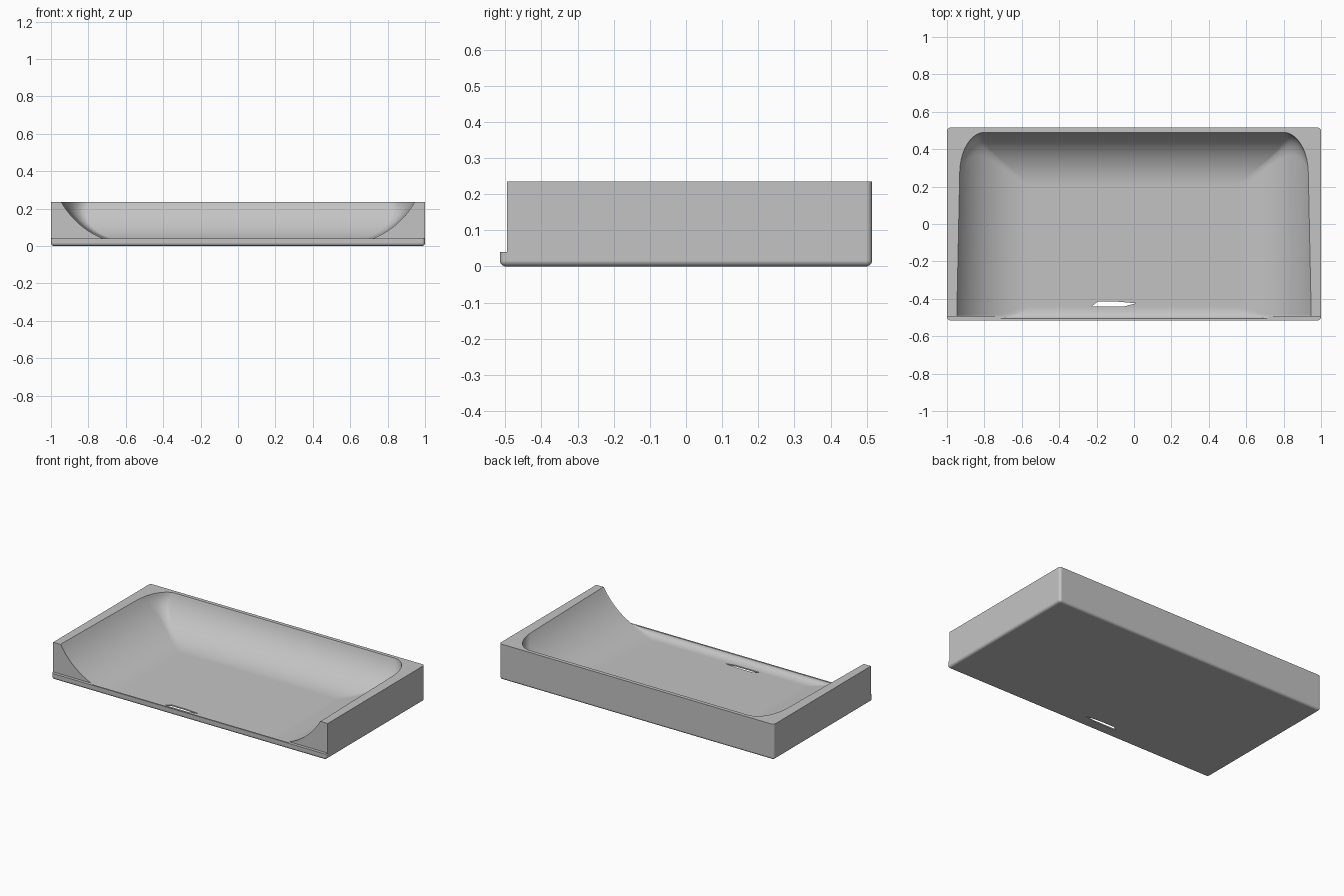
import bpy, bmesh, math

if "Cube" in bpy.data.objects:
    bpy.data.objects.remove(bpy.data.objects["Cube"], do_unlink=True)

grey = bpy.data.materials.new("light grey")
grey.use_nodes = True
grey.diffuse_color = (0.55, 0.55, 0.55, 1)
grey.node_tree.nodes["Principled BSDF"].inputs["Base Color"].default_value = (0.55, 0.55, 0.55, 1)

HALF_Y, TOP, FLOOR, LIP = 0.515, 0.235, 0.008, 0.04


def finish(bm, name):
    bmesh.ops.recalc_face_normals(bm, faces=bm.faces)
    mesh = bpy.data.meshes.new(name)
    bm.to_mesh(mesh)
    bm.free()
    mesh.materials.append(grey)
    ob = bpy.data.objects.new(name, mesh)
    bpy.context.collection.objects.link(ob)
    return ob


def box(name, x0, x1, y0, y1, z0, z1, radius=0):
    bm = bmesh.new()
    bmesh.ops.create_cube(bm, size=1)
    for v in bm.verts:
        v.co = (x1 if v.co.x > 0 else x0, y1 if v.co.y > 0 else y0, z1 if v.co.z > 0 else z0)
    if radius:
        # Round everything except the top rim
        edges = [e for e in bm.edges if min(v.co.z for v in e.verts) < z1 - 1e-4]
        bmesh.ops.bevel(bm, geom=edges, offset=radius, segments=5, profile=0.5, affect='EDGES')
    return finish(bm, name)


def loft(rings, name):
    bm = bmesh.new()
    rows = [[bm.verts.new(p) for p in ring] for ring in rings]
    for a, b in zip(rows, rows[1:]):
        for i in range(len(a)):
            j = (i + 1) % len(a)
            bm.faces.new((a[i], a[j], b[j], b[i]))
    bm.faces.new(rows[0])
    bm.faces.new(rows[-1])
    return finish(bm, name)


def arc_out(start, end, z):
    """Horizontal reach of a circular wall that leaves the floor tangentially."""
    h, d = TOP - FLOOR, end - start
    r = (d * d + h * h) / (2 * h)
    q = z - FLOOR
    return start + math.sqrt(max(0, 2 * r * q - q * q))


def cavity_ring(z):
    t = min(1, (z - FLOOR) / (TOP - FLOOR))
    zc = min(z, TOP)
    x, back = arc_out(0.56, 0.94, zc), arc_out(0.2, 0.49, zc)
    f = min(1, (z - FLOOR) / (LIP - FLOOR))
    front = -0.44 - 0.065 * math.sqrt(2 * f - f * f)
    half = []
    # Front corner, then back corner, going from the front to the back
    for y, sign, rx, ry in ((front, -1, 0.02, 0.02),
                            (back, 1, 0.02 + 0.11 * t ** 2, 0.02 + 0.19 * t ** 2)):
        for i in range(11):
            a = math.pi / 2 * i / 10
            c, s = (math.sin(a), math.cos(a)) if sign < 0 else (math.cos(a), math.sin(a))
            half.append((x - rx + rx * c, y - sign * ry + sign * ry * s))
    pts = half + [(-px, py) for px, py in reversed(half)]
    # Walls splay slightly to the front and the floor falls towards it
    return [(px * (1 - 0.022 * (py + 0.12) * t), py,
             z + 0.014 * (py + 0.44) * (1 - t)) for px, py in pts]


# Tray block and its cutters
tray = box("tray", -1, 1, -HALF_Y, HALF_Y, 0, TOP, 0.017)
front_step = box("front_step_cutter", -1.1, 1.1, -0.7, -0.495, LIP, 0.5)
levels = [FLOOR + (TOP - FLOOR) * (i / 22) ** 2 for i in range(23)] + [0.32]
cavity = loft([cavity_ring(z) for z in levels], "cavity_cutter")

# Narrow drain slot
outline = ((-0.225, -0.44), (-0.05, -0.44), (0.012, -0.424),
           (-0.09, -0.415), (-0.195, -0.415))
slot = loft([[(x, y, z) for x, y in outline] for z in (-0.05, 0.1)], "slot_cutter")

bpy.context.view_layer.objects.active = tray
for cutter in (front_step, cavity, slot):
    mod = tray.modifiers.new(cutter.name, 'BOOLEAN')
    mod.operation, mod.solver, mod.object = 'DIFFERENCE', 'EXACT', cutter
    bpy.ops.object.modifier_apply(modifier=mod.name)
    bpy.data.objects.remove(cutter, do_unlink=True)

# Smooth walls with crisp rims
bpy.ops.object.select_all(action='DESELECT')
tray.select_set(True)
bpy.ops.object.shade_smooth_by_angle(angle=math.radians(32))
weighted = tray.modifiers.new("weighted_normals", 'WEIGHTED_NORMAL')
weighted.keep_sharp = True
